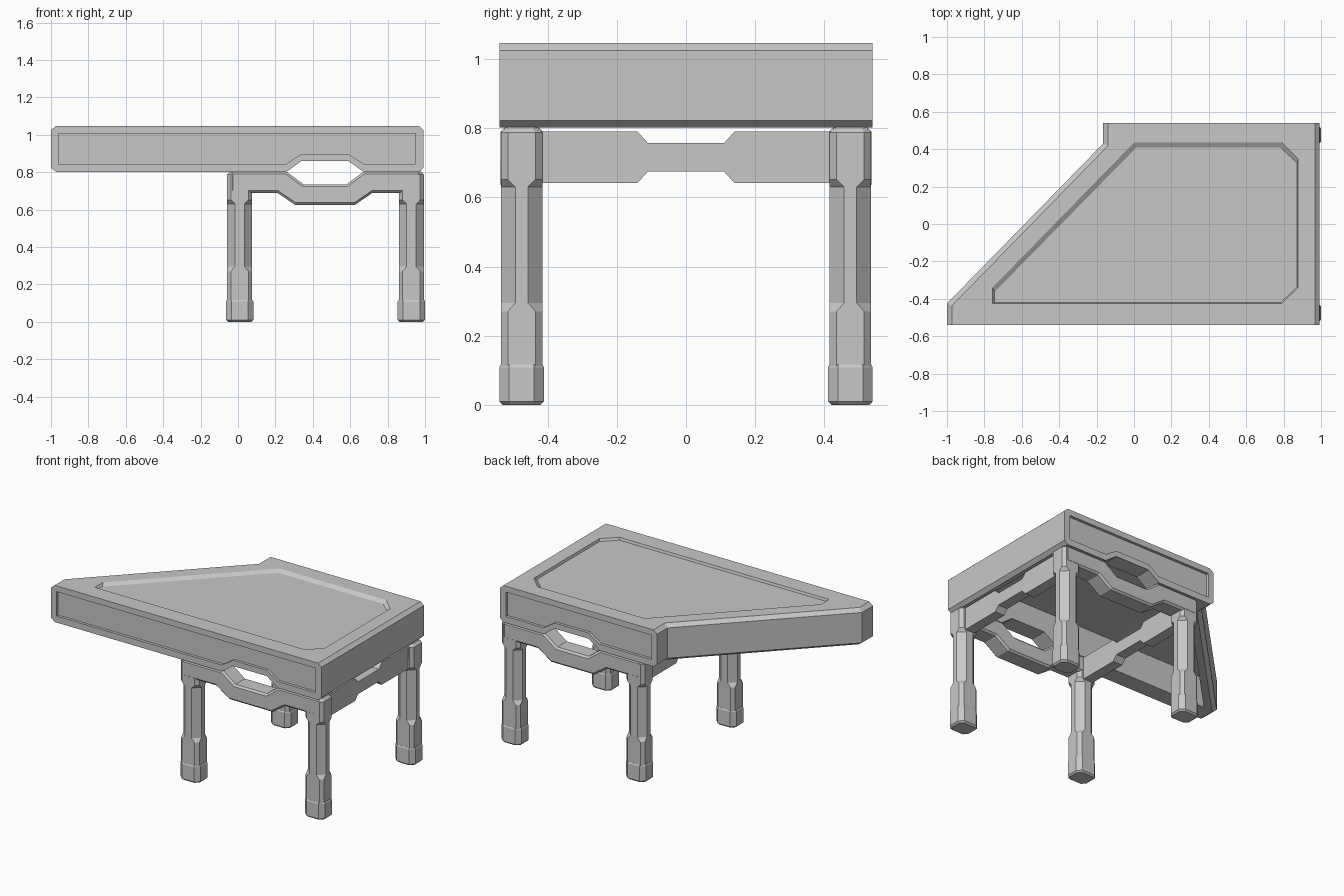
import bpy, bmesh

if "Cube" in bpy.data.objects:
    bpy.data.objects.remove(bpy.data.objects["Cube"])

grey = bpy.data.materials.new("plain grey")
grey.diffuse_color = (0.575, 0.575, 0.575, 1)
grey.use_nodes = True
grey.node_tree.nodes["Principled BSDF"].inputs["Base Color"].default_value = grey.diffuse_color


def loft(name, rings):
    """Closed solid through rings of 3D points with equal counts."""
    bm = bmesh.new()
    rows = [[bm.verts.new(p) for p in ring] for ring in rings]
    n = len(rows[0])
    for a, b in zip(rows, rows[1:]):
        for i in range(n):
            j = (i + 1) % n
            bm.faces.new((a[i], a[j], b[j], b[i]))
    bm.faces.new(rows[0])
    bm.faces.new(rows[-1])
    bmesh.ops.recalc_face_normals(bm, faces=bm.faces)
    mesh = bpy.data.meshes.new(name)
    bm.to_mesh(mesh)
    bm.free()
    mesh.materials.append(grey)
    ob = bpy.data.objects.new(name, mesh)
    bpy.context.collection.objects.link(ob)
    return ob


def prism_y(name, pts, a, b):
    return loft(name, [[(x, y, z) for x, z in pts] for y in (a, b)])


def prism_z(name, pts, a, b):
    return loft(name, [[(x, y, z) for x, y in pts] for z in (a, b)])


def apply_modifier(ob, mod):
    bpy.context.view_layer.objects.active = ob
    bpy.ops.object.modifier_apply(modifier=mod.name)


def cut(ob, cutter):
    mod = ob.modifiers.new("cut", 'BOOLEAN')
    mod.operation = 'DIFFERENCE'
    mod.solver = 'EXACT'
    mod.object = cutter
    apply_modifier(ob, mod)
    bpy.data.objects.remove(cutter)


def octagon(cx, cy, hx, hy, c, z):
    return [(cx + x, cy + y, z) for x, y in (
        (hx - c, -hy), (hx, c - hy), (hx, hy - c), (hx - c, hy),
        (c - hx, hy), (-hx, hy - c), (-hx, c - hy), (c - hx, -hy))]


# Table top slab with chamfered ends and slanted side
outer = [(-1, -.54), (.992, -.54), (.992, .54), (-.165, .54), (-.165, .43), (-1, -.425)]
inner = [(-.973, -.54), (.968, -.54), (.968, .54), (-.138, .54), (-.138, .419), (-.973, -.436)]
top = loft("table_top", [[(x, y, z) for x, y in p] for p, z in
                         ((inner, .802), (outer, .823), (outer, 1.025), (inner, 1.047))])

# Hollow underside
cut(top, prism_z("underside_cutter",
                 [(-.90, -.425), (.94, -.425), (.94, .43), (-.065, .43)], .7, 1.0))

# Notch through the front and back walls
cut(top, prism_y("notch_cutter",
                 [(.19, .755), (.74, .755), (.67, .803), (.59, .86), (.34, .86), (.26, .803)], -.7, .7))

# Shallow sunken work surface with sloping sides
rim = [(-.757, -.425), (.79, -.425), (.877, -.34), (.877, .35), (.79, .435), (0, .435), (-.757, -.34)]
floor = [(-.745, -.42), (.785, -.42), (.872, -.335), (.872, .325), (.785, .408), (.012, .408), (-.745, -.362)]
cut(top, loft("surface_cutter", [[(x, y, 1.031) for x, y in floor], [(x, y, 1.047) for x, y in rim],
                                 [(x, y, 1.1) for x, y in rim]]))

# Sunken panels on the front and back
for left, y0, y1 in ((-.96, -.6, -.522), (-.125, .522, .6)):
    cut(top, prism_y("panel_cutter",
                     [(left, .845), (.26, .845), (.34, .898), (.59, .898), (.67, .845),
                      (.95, .845), (.95, 1.008), (left, 1.008)], y0, y1))

LEFT, RIGHT, Y = .009, .927, .4755
for side, s in (("front", -1), ("back", 1)):
    for end, cx in (("left", LEFT), ("right", RIGHT)):
        # Leg with a waisted middle and a chamfered top
        loft(f"{side}_{end}_leg", [octagon(cx, s * Y, hx, hy, c, z) for z, hx, hy, c in (
            (.1, .067, .06, .02), (.27, .067, .06, .02), (.295, .067, .06, .042),
            (.63, .067, .06, .042), (.652, .067, .06, .02), (.787, .067, .06, .02),
            (.803, .05, .04, .008))])
        # Foot
        loft(f"{side}_{end}_foot", [octagon(cx, s * Y, .073 - i, .0645 - i, .028 - i / 2, z)
                                    for z, i in ((0, .01), (.01, 0), (.108, 0), (.117, .004))])

    # Dipped apron joining the legs
    apron = prism_y(f"{side}_apron", [
        (-.04, .69), (.21, .69), (.305, .625), (.625, .625), (.72, .69), (.976, .69), (.976, .802),
        (.67, .802), (.58, .735), (.35, .735), (.26, .802), (-.04, .802)],
        s * Y - .061, s * Y + .061)
    mod = apron.modifiers.new("edge", 'BEVEL')
    mod.width = .012
    mod.segments = 1
    mod.limit_method = 'ANGLE'
    mod.angle_limit = 1.0
    apply_modifier(apron, mod)

# Side rails with a narrowed middle
half = [(.42, .79), (.14, .79), (.11, .757), (-.11, .757), (-.14, .79), (-.42, .79),
        (-.42, .642), (-.14, .642), (-.11, .675), (.11, .675), (.14, .642), (.42, .642)]
for end, cx in (("left", LEFT), ("right", RIGHT)):
    loft(f"{end}_rail", [[(x, y, z) for y, z in half] for x in (cx - .035, cx + .035)])
